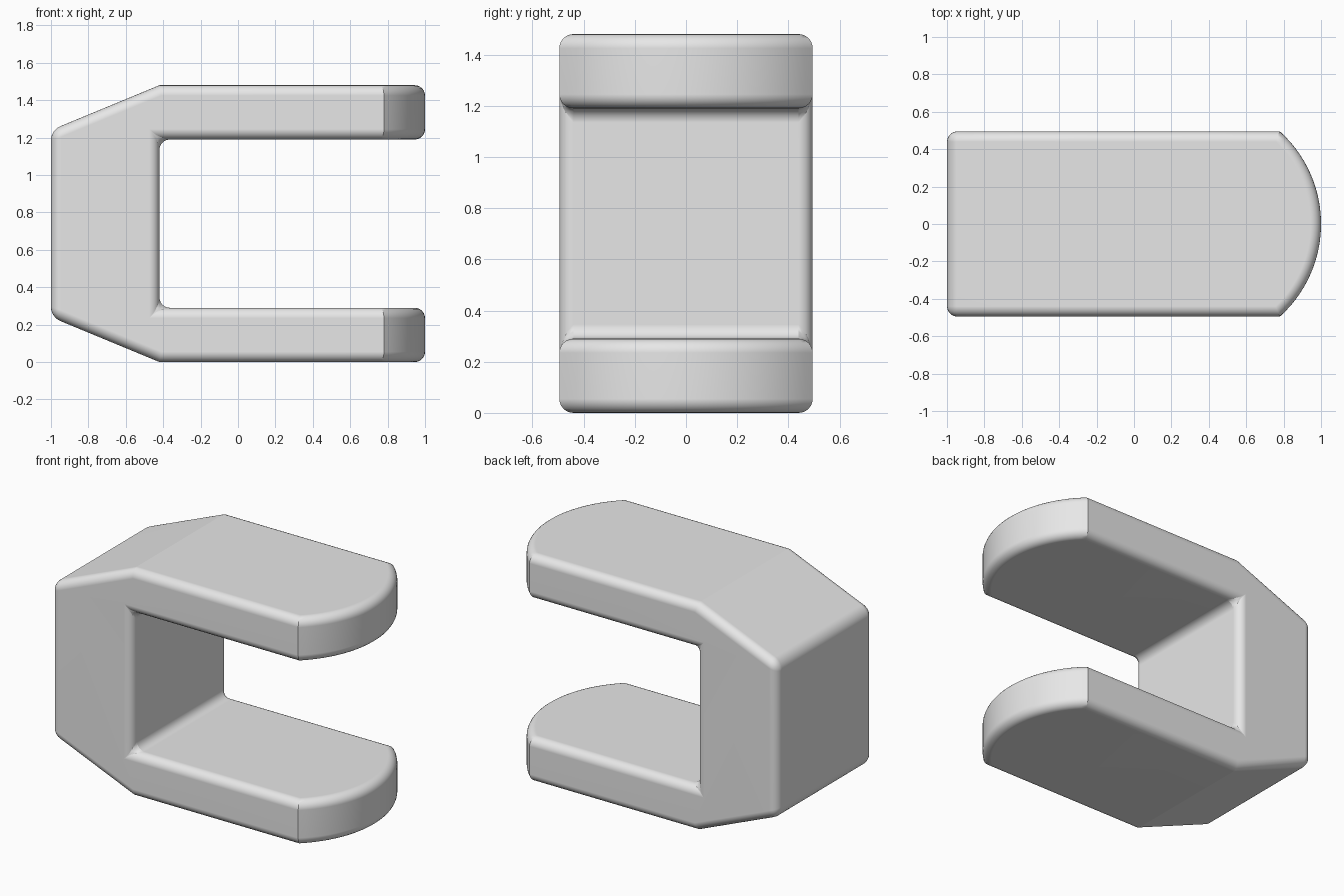
import bpy
import bmesh
import math

if "Cube" in bpy.data.objects:
    bpy.data.objects.remove(bpy.data.objects["Cube"])

HALF = 0.495      # half width of the fork
TIP = 0.78        # where the rounded arm ends begin
BULGE = 0.22      # how far the arm ends bow outward
MID = 0.74        # height of the mirror plane

# Side profile: lower half, then its mirror image
lower = [(-1, 0.24), (-0.42, 0), (TIP, 0), (TIP, 0.29), (-0.42, 0.29)]
profile = lower + [(x, 2 * MID - z) for x, z in reversed(lower)]

# Extrude the profile across the width
bm = bmesh.new()
side = bm.faces.new([bm.verts.new((x, -HALF, z)) for x, z in profile])
ext = bmesh.ops.extrude_face_region(bm, geom=[side], use_keep_orig=True)
moved = [g for g in ext["geom"] if isinstance(g, bmesh.types.BMVert)]
bmesh.ops.translate(bm, verts=moved, vec=(0, 2 * HALF, 0))
bmesh.ops.recalc_face_normals(bm, faces=bm.faces[:])


def at_tip(edge):
    return all(abs(v.co.x - TIP) < 1e-4 for v in edge.verts)


# Bow the arm ends into circular arcs
cross = [e for e in bm.edges if at_tip(e)
         and abs(e.verts[0].co.z - e.verts[1].co.z) < 1e-4]
bmesh.ops.subdivide_edges(bm, edges=cross, cuts=31, use_grid_fill=True)
radius = (BULGE ** 2 + HALF ** 2) / (2 * BULGE)
for v in bm.verts:
    if abs(v.co.x - TIP) < 1e-4:
        v.co.x = 1 - radius + math.sqrt(radius ** 2 - v.co.y ** 2)
bm.normal_update()

# Round every hard edge except the upright corners of the arm ends
hard = [e for e in bm.edges
        if e.calc_face_angle(0) > math.radians(30) and not at_tip(e)]
bmesh.ops.bevel(bm, geom=hard, offset=0.055, offset_type='OFFSET',
                segments=6, profile=0.5, affect='EDGES', clamp_overlap=True)

mesh = bpy.data.meshes.new("fork_bracket")
bm.to_mesh(mesh)
bm.free()
bracket = bpy.data.objects.new("fork_bracket", mesh)
bpy.context.collection.objects.link(bracket)

# Plain grey finish
grey = bpy.data.materials.new("plain_grey")
grey.use_nodes = True
colour = (0.8, 0.8, 0.8, 1)
grey.diffuse_color = colour
grey.node_tree.nodes["Principled BSDF"].inputs["Base Color"].default_value = colour
mesh.materials.append(grey)

# Smooth roundings with flat main faces
bpy.ops.object.select_all(action='DESELECT')
bracket.select_set(True)
bpy.context.view_layer.objects.active = bracket
bpy.ops.object.shade_smooth_by_angle(angle=math.radians(20))
normals = bracket.modifiers.new("flat_face_normals", 'WEIGHTED_NORMAL')
normals.keep_sharp = True
